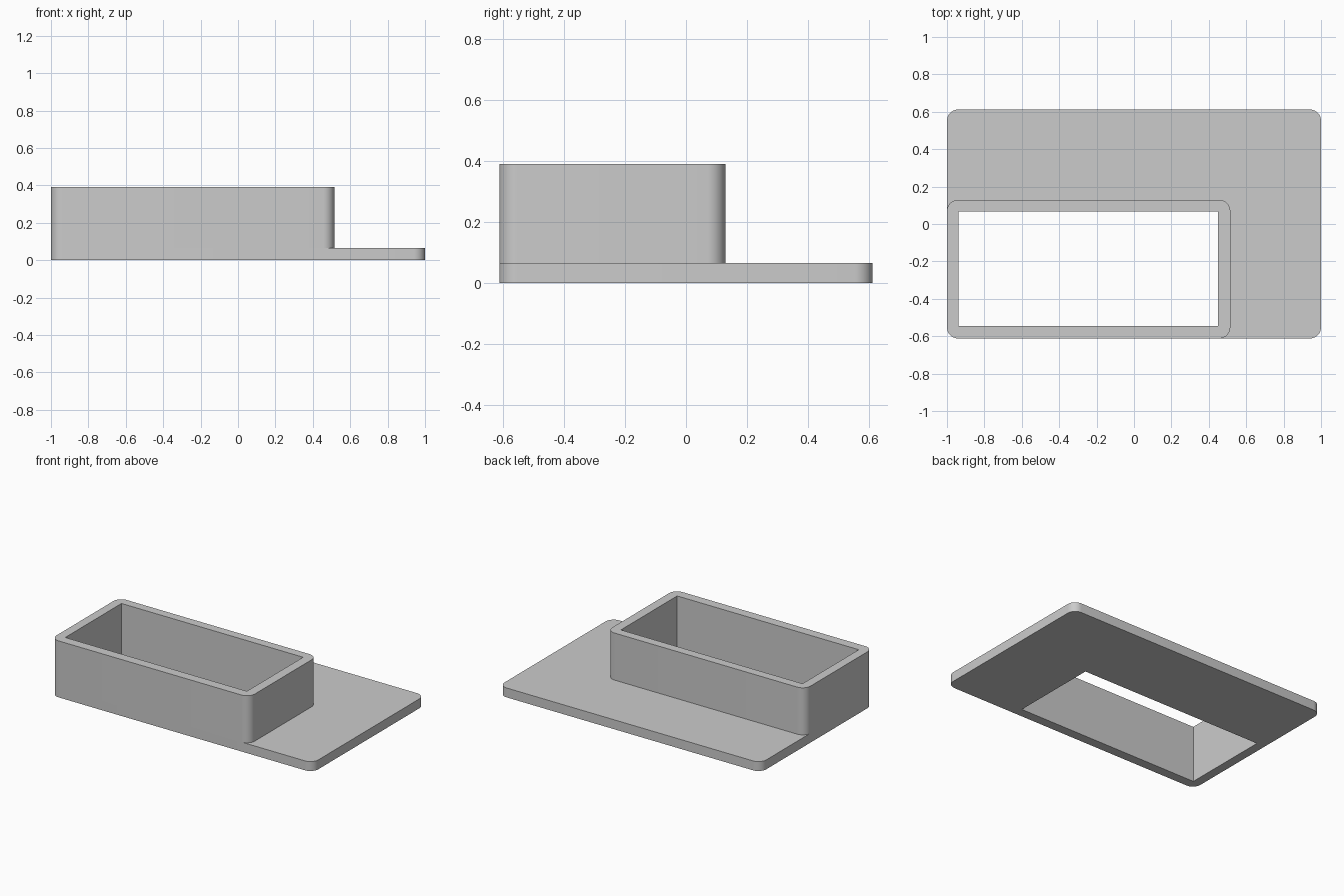
import bpy, bmesh
from math import sin, cos, pi, radians

cube = bpy.data.objects.get("Cube")
if cube:
    bpy.data.objects.remove(cube, do_unlink=True)

GREY = (0.6, 0.6, 0.6, 1)
grey = bpy.data.materials.new("plain grey")
grey.use_nodes = True
grey.diffuse_color = GREY
grey.node_tree.nodes["Principled BSDF"].inputs["Base Color"].default_value = GREY

RADIUS, STEPS = 0.06, 10
OPENING = (-0.938, 0.45, -0.546, 0.068)
PLATE_TOP, WALL_TOP = 0.065, 0.39


def rounded_rect(x0, x1, y0, y1, r):
    """Outline of a rectangle with round corners, counter-clockwise."""
    centres = [(x1 - r, y1 - r), (x0 + r, y1 - r), (x0 + r, y0 + r), (x1 - r, y0 + r)]
    return [(cx + r * cos(a), cy + r * sin(a))
            for i, (cx, cy) in enumerate(centres)
            for a in [(i + k / STEPS) * pi / 2 for k in range(STEPS + 1)]]


def holed_slab(name, outline, z0, z1):
    """Extrude an outline pierced by the rectangular opening."""
    x0, x1, y0, y1 = OPENING
    hole = [(x0, y0), (x1, y0), (x1, y1), (x0, y1)]
    bm = bmesh.new()
    edges = []
    for loop in (outline, hole):
        verts = [bm.verts.new((x, y, z0)) for x, y in loop]
        edges += [bm.edges.new((v, verts[i - 1])) for i, v in enumerate(verts)]
    bmesh.ops.triangle_fill(bm, edges=edges, use_beauty=True)
    top = bmesh.ops.extrude_face_region(bm, geom=bm.faces[:], use_keep_orig=True)["geom"]
    bmesh.ops.translate(bm, vec=(0, 0, z1 - z0),
                        verts=[g for g in top if isinstance(g, bmesh.types.BMVert)])
    bmesh.ops.recalc_face_normals(bm, faces=bm.faces[:])
    mesh = bpy.data.meshes.new(name)
    bm.to_mesh(mesh)
    bm.free()
    mesh.materials.append(grey)
    obj = bpy.data.objects.new(name, mesh)
    bpy.context.collection.objects.link(obj)
    bpy.ops.object.select_all(action="DESELECT")
    obj.select_set(True)
    bpy.context.view_layer.objects.active = obj
    bpy.ops.object.shade_smooth_by_angle(angle=radians(30))
    return obj


# Wide base plate, open under the box
holed_slab("base_plate", rounded_rect(-1, 1, -0.612, 0.612, RADIUS), 0, PLATE_TOP)
# Raised box wall in the front right corner of the plate
holed_slab("box_wall", rounded_rect(-1, 0.515, -0.612, 0.129, RADIUS), PLATE_TOP, WALL_TOP)
